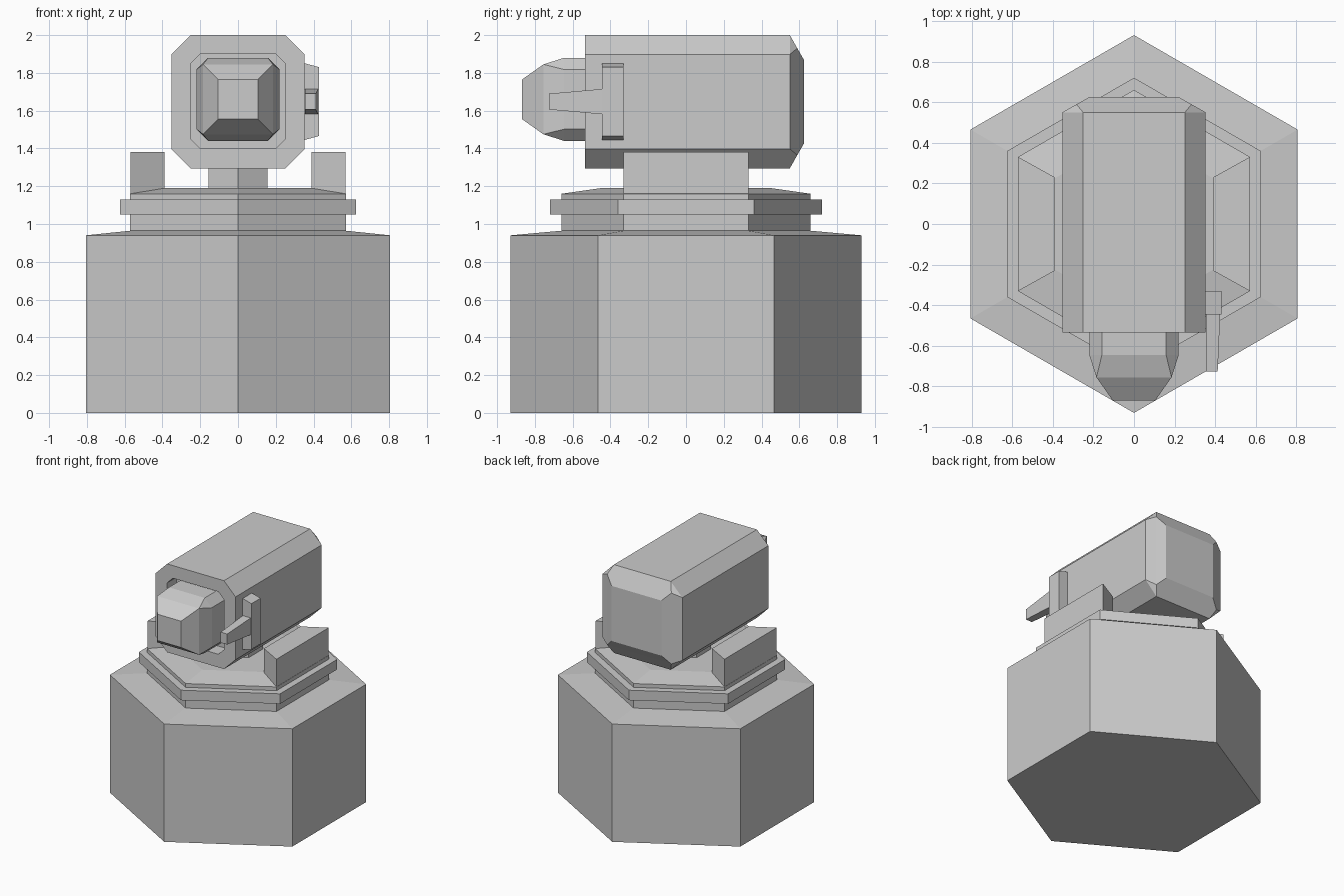
import bpy, bmesh, math

if "Cube" in bpy.data.objects:
    bpy.data.objects.remove(bpy.data.objects["Cube"])


def loft(name, rings):
    """Skin a stack of equal-length point rings and cap both ends."""
    bm = bmesh.new()
    vs = [[bm.verts.new(p) for p in r] for r in rings]
    n = len(rings[0])
    for a, b in zip(vs, vs[1:]):
        for i in range(n):
            j = (i + 1) % n
            bm.faces.new((a[i], a[j], b[j], b[i]))
    bm.faces.new(vs[0])
    bm.faces.new(vs[-1])
    bmesh.ops.remove_doubles(bm, verts=bm.verts[:], dist=1e-4)
    bmesh.ops.recalc_face_normals(bm, faces=bm.faces[:])
    me = bpy.data.meshes.new(name)
    bm.to_mesh(me)
    bm.free()
    ob = bpy.data.objects.new(name, me)
    bpy.context.collection.objects.link(ob)
    return ob


def hexagon(r, z):
    """Horizontal hexagon with corners on the y axis."""
    return [(r * math.sin(k * math.pi / 3), r * math.cos(k * math.pi / 3), z)
            for k in range(6)]


def octagon(y, hw, hh, c, zc):
    """Upright rectangle in the xz plane with corners cut by c."""
    pts = [(hw, hh - c), (hw - c, hh), (c - hw, hh), (-hw, hh - c),
           (-hw, c - hh), (c - hw, -hh), (hw - c, -hh), (hw, c - hh)]
    return [(x, y, zc + z) for x, z in pts]


# Hexagonal base, stepped collar and pedestal
loft("base", [hexagon(0.93, 0), hexagon(0.93, 0.94), hexagon(0.63, 0.967)])
loft("collar", [hexagon(0.66, 0.95), hexagon(0.66, 1.05), hexagon(0.72, 1.05),
                hexagon(0.72, 1.13), hexagon(0.66, 1.13), hexagon(0.66, 1.16),
                hexagon(0.45, 1.19)])
loft("pedestal", [hexagon(0.18, 1.18), hexagon(0.18, 1.31)])

# Wedge blocks rising from the left and right sides of the collar
for side, s in (("right", 1), ("left", -1)):
    plan = [(0.39, -0.23), (0.57, -0.33), (0.57, 0.33), (0.39, 0.23)]
    loft(side + "_block", [[(s * x, y, z) for x, y in plan] for z in (1.15, 1.38)])

# Head housing with front recess and bevelled back
ZH = 1.6475
loft("head_housing", [
    octagon(-0.42, 0.25, 0.25, 0.05, ZH + 0.002),
    octagon(-0.535, 0.25, 0.25, 0.05, ZH + 0.002),
    octagon(-0.535, 0.353, 0.3525, 0.102, ZH),
    octagon(0.55, 0.353, 0.3525, 0.102, ZH),
    octagon(0.589, 0.283, 0.283, 0, ZH),
    octagon(0.625, 0.22, 0.22, 0, ZH)])

# Tapered nose sitting in the recess
ZN = 1.66
loft("nose", [
    octagon(-0.41, 0.22, 0.22, 0.062, ZN),
    octagon(-0.645, 0.22, 0.22, 0.062, ZN),
    octagon(-0.755, 0.185, 0.185, 0, ZN),
    octagon(-0.868, 0.105, 0.105, 0, ZN)])

# Side fin: upright bar and forward arm
loft("fin_bar", [
    [(x, -0.445, 1.648 - h), (x, -0.33, 1.648 - h),
     (x, -0.33, 1.648 + h), (x, -0.445, 1.648 + h)]
    for x, h in ((0.345, 0.205), (0.43, 0.182))])
loft("fin_arm", [
    [(x0, y, 1.648 - h), (x1, y, 1.648 - h), (x1, y, 1.648 + h), (x0, y, 1.648 + h)]
    for y, x0, x1, h in ((-0.43, 0.355, 0.425, 0.068), (-0.725, 0.355, 0.412, 0.042))])
